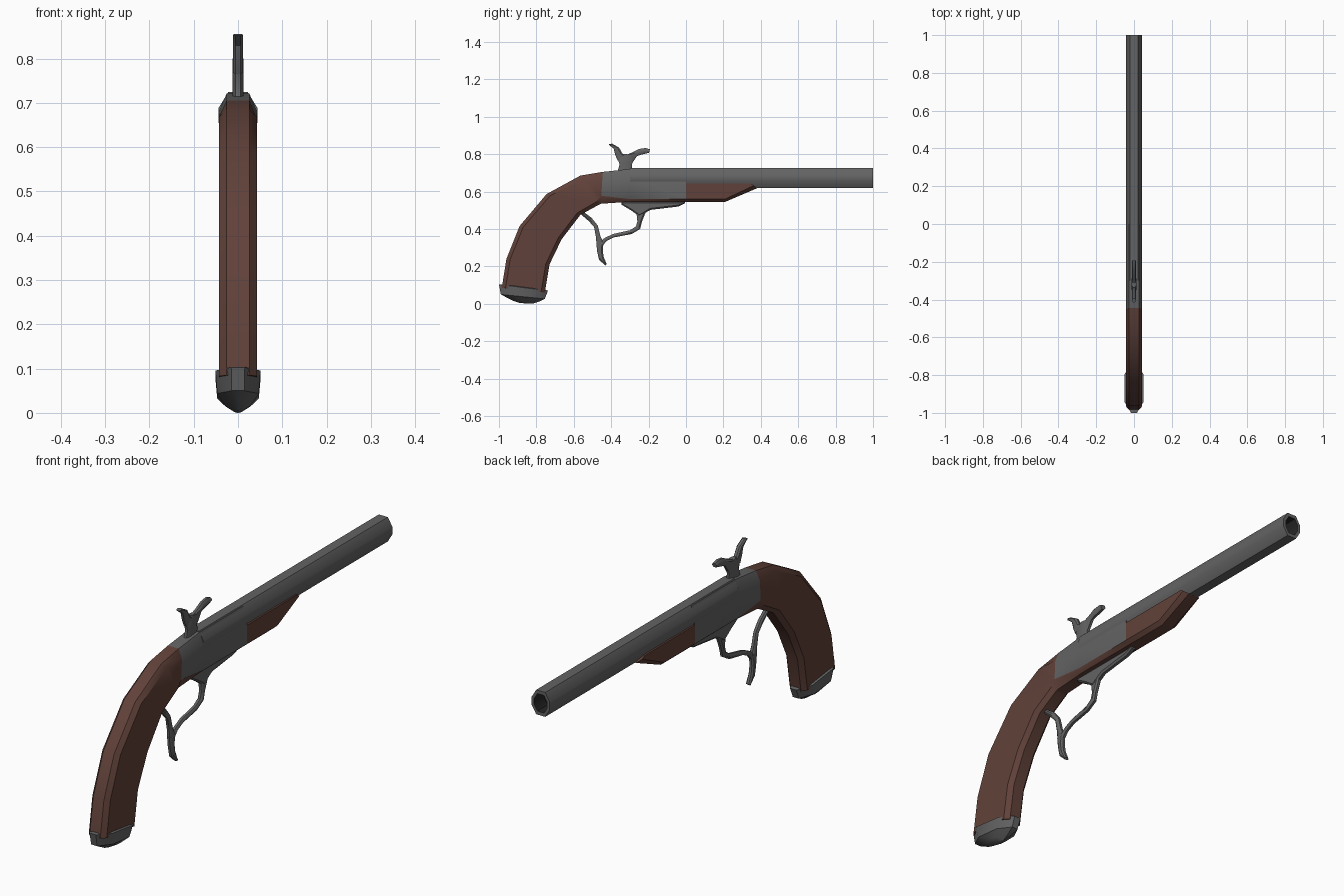
import bpy, bmesh, math
from mathutils import Vector


def material(name, rgb):
    m = bpy.data.materials.new(name)
    m.diffuse_color = (*rgb, 1)
    return m


STEEL = material("dark_steel", (0.125, 0.125, 0.125))
WOOD = material("red_brown_wood", (0.118, 0.053, 0.041))
BORE = material("bore_black", (0.02, 0.02, 0.02))


def ring(p, q, w, c, inner):
    """Chamfered eight-point section between two (y, z) edge points, half width w."""
    a, b = Vector((0, *p)), Vector((0, *q))
    d = (b - a).normalized() * min(c, (b - a).length * 0.45)
    e = w * inner
    spots = [(a, e), (a + d, w), (b - d, w), (b, e)]
    right = [Vector((x, v.y, v.z)) for v, x in spots]
    left = [Vector((-v.x, v.y, v.z)) for v in reversed(right)]
    return right + left


def loft(name, rings, mats, rule=None):
    bm = bmesh.new()
    rows = [[bm.verts.new(v) for v in r] for r in rings]
    n = len(rows[0])
    for r, s in zip(rows, rows[1:]):
        for i in range(n):
            bm.faces.new((r[i], r[(i + 1) % n], s[(i + 1) % n], s[i]))
    bm.faces.new(rows[0])
    bm.faces.new(rows[-1])
    bmesh.ops.recalc_face_normals(bm, faces=bm.faces)
    if rule:
        for f in bm.faces:
            f.material_index = rule(f.calc_center_median(), f.normal)
    me = bpy.data.meshes.new(name)
    bm.to_mesh(me)
    bm.free()
    for m in mats:
        me.materials.append(m)
    ob = bpy.data.objects.new(name, me)
    bpy.context.collection.objects.link(ob)
    bpy.context.view_layer.objects.active = ob
    ob.select_set(True)
    bpy.ops.object.shade_smooth_by_angle(angle=math.radians(35))
    ob.select_set(False)
    return ob


def blade(name, pairs, w, c=0.008, inner=0.5):
    """Thin steel part following pairs of opposite outline points."""
    return loft(name, [ring(p, q, w, c, inner) for p, q in pairs], [STEEL])


# Stock: grip, lock section and fore-end; the lock section is steel
stock = [((-0.985, 0.085), (-0.755, 0.06)), ((-0.96, 0.24), (-0.73, 0.21)),
         ((-0.89, 0.415), (-0.665, 0.345)), ((-0.745, 0.587), (-0.565, 0.475)),
         ((-0.565, 0.685), (-0.465, 0.53)), ((-0.445, 0.705), (-0.455, 0.535)),
         ((-0.30, 0.721), (-0.30, 0.545)), ((0.0, 0.721), (0.0, 0.545)),
         ((0.002, 0.645), (0.002, 0.545)), ((0.21, 0.645), (0.21, 0.545)),
         ((0.33, 0.645), (0.38, 0.618))]


def lock_rule(c, n):
    return 1 if -0.46 < c.y < 0.0005 and c.z > 0.565 else 0


rings = [ring(p, q, 0.043, 0.042 if -0.45 < p[0] < 0.001 else 0.02, 0.6)
         for p, q in stock]
for r in rings[6:]:          # keep the lower chamfer slim beside the lock
    for i in (2, 5):
        r[i].z = max(r[3].z + 0.014, min(r[i].z, 0.56))
for r in rings[8:]:          # fore-end walls reach up flat against the barrel
    for i in (0, 1, 6, 7):
        r[i].z = 0.643
        r[i].x = math.copysign(0.043, r[i].x) if i in (1, 6) else r[i].x
    for i in (1, 6):
        r[i].z = 0.642
loft("stock", rings, [WOOD, STEEL], lock_rule)

# Octagonal barrel with a recessed bore
T, B, W = 0.725, 0.619, 0.0435


def octagon(y, s=1.0):
    m, h = (T + B) / 2, (T - B) / 2 * s
    return ring((y, m + h), (y, m - h), W * s, 0.036 * s, 0.5)


loft("barrel", [octagon(-0.30), octagon(1.0), octagon(1.0, 0.72), octagon(0.93, 0.72)],
     [STEEL, BORE], lambda c, n: 1 if c.y > 0.92 and c.y < 0.999 else 0)

# Butt cap
cap = [((-0.982, 0.104), (-0.757, 0.075), 0.043), ((-1.0, 0.103), (-0.738, 0.07), 0.051),
       ((-0.99, 0.05), (-0.755, 0.026), 0.047), ((-0.93, 0.018), (-0.785, 0.012), 0.028),
       ((-0.89, 0.004), (-0.82, 0.0), 0.008)]
loft("butt_cap", [ring(p, q, w, 0.06, 0.3) for p, q, w in cap], [STEEL])

# Hammer: post with a long and a short curled horn
blade("hammer_post", [((-0.365, 0.71), (-0.285, 0.71)), ((-0.355, 0.745), (-0.29, 0.745)),
                      ((-0.365, 0.775), (-0.275, 0.775)), ((-0.335, 0.802), (-0.285, 0.795))],
      0.012, 0.015)
blade("hammer_spur", [((-0.365, 0.765), (-0.31, 0.785)), ((-0.378, 0.795), (-0.338, 0.80)),
                      ((-0.387, 0.83), (-0.358, 0.835)), ((-0.415, 0.852), (-0.395, 0.856))], 0.011)
blade("hammer_jaw", [((-0.325, 0.795), (-0.285, 0.755)), ((-0.285, 0.81), (-0.262, 0.79)),
                     ((-0.25, 0.828), (-0.24, 0.797)), ((-0.215, 0.833), (-0.215, 0.803)),
                     ((-0.193, 0.826), (-0.197, 0.808))], 0.011)

# Trigger guard: mounting plate, bow, rear strut and finger spur
blade("guard_plate", [((-0.345, 0.547), (-0.345, 0.53)), ((-0.29, 0.547), (-0.29, 0.497)),
                      ((-0.24, 0.547), (-0.25, 0.468)), ((-0.20, 0.547), (-0.19, 0.502)),
                      ((-0.04, 0.547), (-0.04, 0.52)), ((-0.005, 0.547), (-0.005, 0.538))], 0.013)
blade("guard_bow", [((-0.265, 0.49), (-0.215, 0.49)), ((-0.26, 0.44), (-0.235, 0.44)),
                    ((-0.268, 0.413), (-0.245, 0.40)), ((-0.30, 0.393), (-0.29, 0.373)),
                    ((-0.39, 0.373), (-0.385, 0.355)), ((-0.435, 0.352), (-0.425, 0.335)),
                    ((-0.465, 0.325), (-0.45, 0.305))], 0.011)
blade("guard_strut", [((-0.57, 0.485), (-0.545, 0.49)), ((-0.52, 0.442), (-0.505, 0.46)),
                      ((-0.492, 0.412), (-0.472, 0.418)), ((-0.482, 0.36), (-0.457, 0.36)),
                      ((-0.478, 0.315), (-0.44, 0.325))], 0.011)
blade("guard_spur", [((-0.48, 0.325), (-0.44, 0.335)), ((-0.475, 0.28), (-0.445, 0.285)),
                     ((-0.465, 0.235), (-0.44, 0.25)), ((-0.432, 0.205), (-0.424, 0.212))], 0.011)
